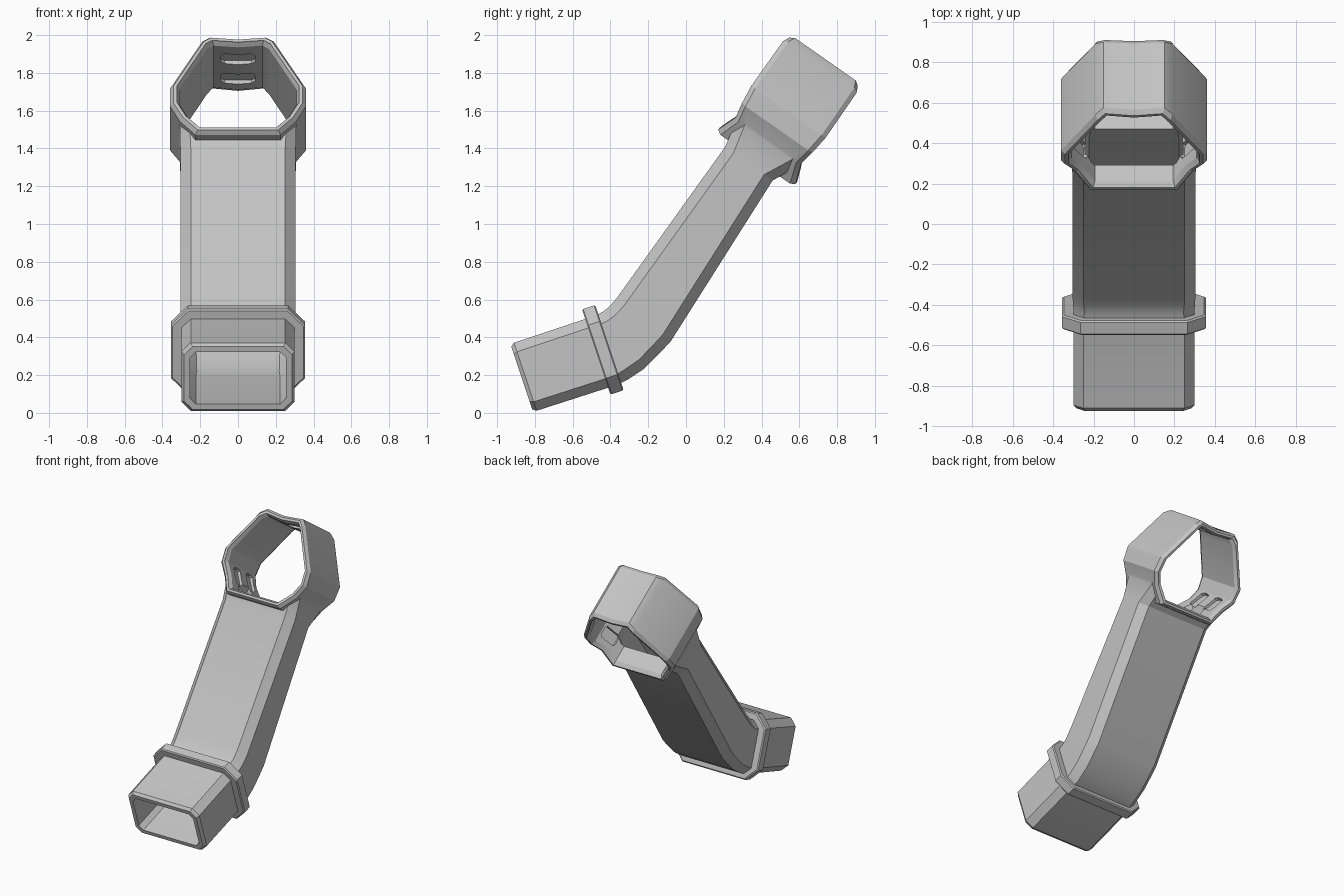
import bpy, bmesh, math
from mathutils import Vector, Matrix

if "Cube" in bpy.data.objects:
    bpy.data.objects.remove(bpy.data.objects["Cube"])

grey = bpy.data.materials.new("light_grey_plastic")
grey.use_nodes = True
grey.diffuse_color = (0.55, 0.55, 0.55, 1)
grey.node_tree.nodes["Principled BSDF"].inputs["Base Color"].default_value = (0.55, 0.55, 0.55, 1)

TILT = math.radians(55)      # slope of the long duct
U = Vector((0, math.cos(TILT), math.sin(TILT)))
V = Vector((0, math.sin(TILT), -math.cos(TILT)))
X = Vector((1, 0, 0))


def loft(name, rings):
    """Closed solid through rings of equal point count."""
    bm = bmesh.new()
    loops = [[bm.verts.new(p) for p in ring] for ring in rings]
    n = len(loops[0])
    for a, b in zip(loops, loops[1:]):
        for i in range(n):
            j = (i + 1) % n
            bm.faces.new((a[i], a[j], b[j], b[i]))
    bm.faces.new(loops[0])
    bm.faces.new(loops[-1])
    bmesh.ops.recalc_face_normals(bm, faces=bm.faces)
    mesh = bpy.data.meshes.new(name)
    bm.to_mesh(mesh)
    bm.free()
    mesh.materials.append(grey)
    ob = bpy.data.objects.new(name, mesh)
    bpy.context.collection.objects.link(ob)
    return ob


def section(bottom, top, half, chamfer, inset=0):
    """Chamfered rectangle spanning two side points."""
    bottom, top = Vector(bottom), Vector(top)
    up = (top - bottom).normalized()
    mid, h, w = (top + bottom) / 2, (top - bottom).length / 2 - inset, half - inset
    c = chamfer - inset * 0.4
    pts = [(w, h - c), (w - c, h), (c - w, h), (-w, h - c),
           (-w, c - h), (c - w, -h), (w - c, -h), (w, c - h)]
    return [mid + X * x + up * y for x, y in pts]


def side(y, z):
    return Vector((0, y, z))


def boolean(ob, tool, operation):
    mod = ob.modifiers.new(operation.lower(), 'BOOLEAN')
    mod.operation, mod.solver, mod.object = operation, 'EXACT', tool
    bpy.context.view_layer.objects.active = ob
    bpy.ops.object.modifier_apply(modifier=mod.name)


# Duct path: bottom point, top point, half width, chamfer
axis = Vector((0, math.cos(math.radians(18.4)), math.sin(math.radians(18.4))))
end_low, end_top = side(-0.81, 0.005), side(-0.93, 0.365)
path = [
    (end_low + axis * 0.02, end_top + axis * 0.02, 0.30, 0.05),
    (side(-0.36, 0.15), side(-0.48, 0.515), 0.30, 0.05),
    (side(-0.31, 0.175), side(-0.44, 0.535), 0.30, 0.055),
    (side(-0.22, 0.235), side(-0.415, 0.555), 0.302, 0.055),
    (side(-0.14, 0.315), side(-0.395, 0.575), 0.304, 0.055),
    (side(-0.08, 0.38), side(-0.365, 0.61), 0.305, 0.055),
    (U * 1.27 + V * -0.33, U * 1.27 + V * -0.638, 0.305, 0.055),
]
neck = [
    (U * 1.42 + V * -0.26, U * 1.42 + V * -0.668, 0.308, 0.05),
    (U * 1.53 + V * -0.25, U * 1.53 + V * -0.69, 0.352, 0.05),
]
duct = loft("nozzle_duct", [section(end_low, end_top, 0.30, 0.05, 0.015)]
            + [section(*s) for s in path + neck])

# Duct cavity, running past the inlet and into the head opening
wall = 0.045
low, top, half, chamfer = path[0]
cavity = loft("duct_cavity",
              [section(low - axis * 0.1, top - axis * 0.1, half, chamfer, wall)]
              + [section(*s, wall) for s in path]
              + [section(U * 1.42 + V * -0.33, U * 1.42 + V * -0.638, 0.285, 0.055, wall)])

# Head: half profile of x, height along duct, half depth
half_profile = [(0.15, 1.957, 0.222), (0.19, 1.92, 0.238), (0.36, 1.615, 0.24),
                (0.36, 1.51, 0.228), (0.305, 1.42, 0.212), (0.225, 1.31, 0.25)]
profile = ([(0, 1.942, 0.225)] + half_profile
           + [(-x, u, d) for x, u, d in reversed(half_profile)])
CENTRE_U, CENTRE_V = 1.62, -0.47


def head_ring(scale, sign, trim=0):
    return [X * x * scale + U * (CENTRE_U + (u - CENTRE_U) * scale)
            + V * (CENTRE_V + sign * (d - trim)) for x, u, d in profile]


head = loft("head", [head_ring(0.82, -1), head_ring(0.95, -1), head_ring(1, -1, 0.025),
                     head_ring(1, 1, 0.025), head_ring(0.95, 1), head_ring(0.82, 1)])
opening = loft("head_opening", [head_ring(0.9, -1, -0.04), head_ring(0.9, -1, 0.005),
                                head_ring(0.86, -1, 0.03), head_ring(0.86, 1, 0.03),
                                head_ring(0.9, 1, 0.005), head_ring(0.9, 1, -0.04)])

# Flange collar around the socket
mid = side(-0.44, 0.334)
rise = (end_top - end_low).normalized()


def collar_ring(offset, inset=0):
    c = mid + axis * offset
    return section(c - rise * 0.238, c + rise * 0.238, 0.355, 0.09, inset)


flange = loft("flange", [collar_ring(-0.037, 0.008), collar_ring(-0.03),
                         collar_ring(0.03), collar_ring(0.037, 0.008)])

# Shallow grooves inside the head: top wall and both lower side walls
grooves = []


def groove(x, u, v, angle, length, depth):
    along = X * math.cos(angle) + U * math.sin(angle)
    out = U * math.cos(angle) - X * math.sin(angle)
    c = X * x + U * u + V * v
    ring = [(-1, -0.6), (-0.8, -1), (0.8, -1), (1, -0.6), (1, 0.6), (0.8, 1), (-0.8, 1), (-1, 0.6)]
    grooves.append(loft("groove", [[c + along * a * length + V * b * 0.045 + out * s * depth
                                    for a, b in ring] for s in (-1, 1)]))


for v in (-0.55, -0.37):
    groove(0, 1.895, v, 0, 0.09, 0.028)
    for s in (-1, 1):
        groove(s * 0.265, 1.46, v, s * math.radians(56), 0.065, 0.024)

boolean(duct, head, 'UNION')
for tool in [opening, cavity] + grooves:
    boolean(duct, tool, 'DIFFERENCE')
boolean(flange, cavity, 'DIFFERENCE')
for tool in [head, opening, cavity] + grooves:
    bpy.data.objects.remove(tool)

# Soft shading over the bend, crisp edges elsewhere
for ob in (duct, flange):
    bpy.ops.object.select_all(action='DESELECT')
    ob.select_set(True)
    bpy.context.view_layer.objects.active = ob
    bpy.ops.object.shade_smooth_by_angle(angle=math.radians(22))
